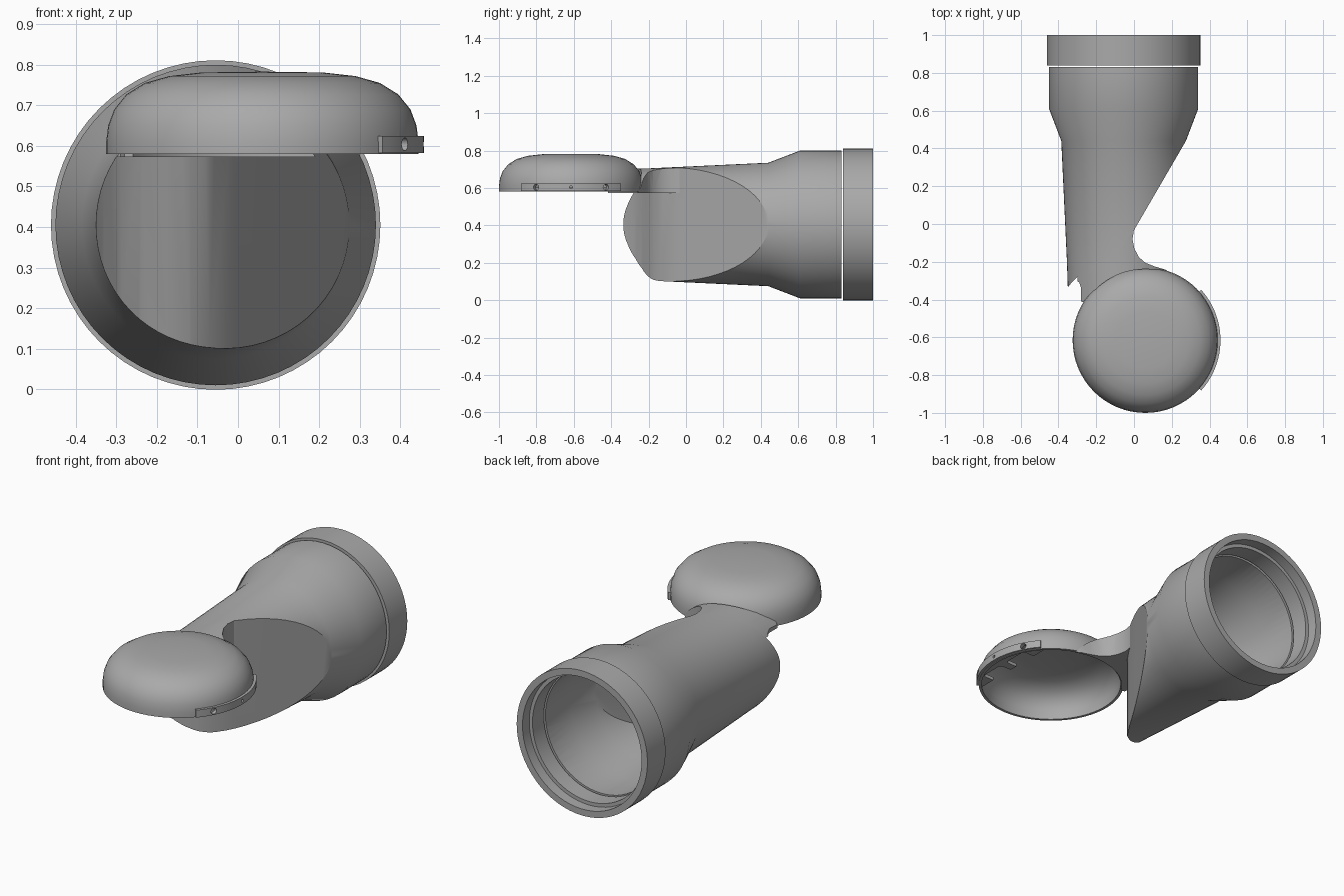
import bpy, bmesh, math
from mathutils import Matrix, Vector

if "Cube" in bpy.data.objects:
    bpy.data.objects.remove(bpy.data.objects["Cube"])

grey = bpy.data.materials.new("plain grey")
grey.use_nodes = True
grey.diffuse_color = (0.4, 0.4, 0.4, 1)
grey.node_tree.nodes["Principled BSDF"].inputs["Base Color"].default_value = (0.4, 0.4, 0.4, 1)

PIPE = Vector((-0.055, 0, 0.405))
LID = Vector((0.06, -0.615, 0))
ALONG_Y = Matrix.Translation(PIPE) @ Matrix.Rotation(-math.pi / 2, 4, "X")


def finish(bm, name, matrix=Matrix()):
    bmesh.ops.remove_doubles(bm, verts=bm.verts, dist=0.00001)
    bmesh.ops.transform(bm, matrix=matrix, verts=bm.verts)
    bmesh.ops.recalc_face_normals(bm, faces=bm.faces)
    mesh = bpy.data.meshes.new(name)
    bm.to_mesh(mesh)
    bm.free()
    mesh.materials.append(grey)
    obj = bpy.data.objects.new(name, mesh)
    bpy.context.collection.objects.link(obj)
    return obj


def lathe(name, profile, matrix, closed=False, steps=64):
    """Turn (radius, height) points around the local z axis."""
    bm = bmesh.new()
    verts = [bm.verts.new((r, 0, h)) for r, h in profile]
    pairs = list(zip(verts, verts[1:])) + ([(verts[-1], verts[0])] if closed else [])
    edges = [bm.edges.new(p) for p in pairs]
    bmesh.ops.spin(bm, geom=verts + edges, axis=(0, 0, 1), cent=(0, 0, 0),
                   angle=2 * math.pi, steps=steps, use_merge=True)
    return finish(bm, name, matrix)


def prism(name, outline, low, high):
    """Extrude an (x, y) outline upwards."""
    bm = bmesh.new()
    face = bm.faces.new([bm.verts.new((x, y, low)) for x, y in outline])
    top = bmesh.ops.extrude_face_region(bm, geom=[face])["geom"]
    bmesh.ops.translate(bm, vec=(0, 0, high - low),
                        verts=[v for v in top if isinstance(v, bmesh.types.BMVert)])
    return finish(bm, name)


def boolean(obj, cutter, operation, keep=False):
    mod = obj.modifiers.new("cut", "BOOLEAN")
    mod.object, mod.operation, mod.solver = cutter, operation, "EXACT"
    graph = bpy.context.evaluated_depsgraph_get()
    mesh = bpy.data.meshes.new_from_object(obj.evaluated_get(graph))
    obj.modifiers.clear()
    obj.data = mesh
    if not keep:
        bpy.data.objects.remove(cutter)


def arc(radius, start, end, count=24):
    angles = [math.radians(start + (end - start) * i / count) for i in range(count + 1)]
    return [(LID.x + radius * math.cos(a), LID.y + radius * math.sin(a)) for a in angles]


# Pipe body: turned shell, sliced by a slanted face that rounds into a nose
outer = [(0, -0.5), (0.29, -0.5), (0.3, -0.2), (0.33, 0.44), (0.395, 0.61),
         (0.395, 0.832), (0, 0.832)]
inner = [(0, -0.5), (0.27, -0.5), (0.28, -0.2), (0.31, 0.44), (0.345, 0.61),
         (0.345, 0.9), (0, 0.9)]
slant = [(0.275, 0.44), (-0.01, -0.05), (-0.07, -0.14), (-0.12, -0.178),
         (-0.175, -0.205), (-0.24, -0.236), (-0.29, -0.27), (-0.33, -0.31), (-0.35, -0.335)]


def slice_outline(gap):
    face = [(x - gap, y + gap) for x, y in slant]
    return [(0.6, face[0][1])] + face + [(-0.6, face[-1][1]), (-0.6, 1.2), (0.6, 1.2)]


body = lathe("pipe_body", outer, ALONG_Y)
boolean(body, prism("slice", slice_outline(0), -0.2, 1), "INTERSECT")
hollow = lathe("hollow", inner, ALONG_Y)
boolean(hollow, prism("inner_slice", slice_outline(0.015), -0.2, 1), "INTERSECT")
boolean(body, hollow, "DIFFERENCE")

# Separate collar around the open end
collar = lathe("end_collar", [(0.406, 0.84), (0.406, 1), (0.37, 1), (0.37, 0.94),
                              (0.35, 0.94), (0.35, 0.84)], ALONG_Y, closed=True)

# Neck: upper slice of the pipe continued to the lid, with a cove on one side
neck = lathe("neck", outer, ALONG_Y)
cove = [(0, -0.03), (-0.008, -0.08), (0.002, -0.13), (0.025, -0.175), (0.06, -0.205),
        (0.11, -0.225), (0.17, -0.243)]
notch = [(-0.28, -0.41), (-0.28, -0.34), (-0.29, -0.31), (-0.305, -0.3), (-0.31, -0.285)]
seam = [(-0.24, -0.226), (-0.175, -0.195), (-0.12, -0.168), (-0.07, -0.13)]
boolean(neck, prism("neck_outline", cove + arc(0.376, 68, 148) + notch + seam, 0.573, 1),
        "INTERSECT")

# Hollow domed lid
lid = lathe("lid", [(0, 0.783), (0.15, 0.781), (0.23, 0.772), (0.29, 0.755), (0.335, 0.727),
                    (0.365, 0.69), (0.38, 0.65), (0.385, 0.61), (0.385, 0.58),
                    (0.37, 0.58), (0.37, 0.635), (0.35, 0.68), (0.315, 0.718),
                    (0.25, 0.744), (0.15, 0.756), (0, 0.758)], Matrix.Translation(LID))

# Latch band on the lid rim, and its inner plate with two rounded windows
latch = prism("latch_band", arc(0.398, -42, 42) + arc(0.38, 42, -42), 0.583, 0.625)
plate = prism("latch_plate", arc(0.376, -46, 46), 0.584, 0.602)
for side in (-1, 1):
    y = LID.y + side * 0.095
    window = [(0.35 + sx * 0.03 + a, y + sy * 0.06 + b)
              for sx, sy, a, b in ((-1, -1, 0, -.012), (1, -1, 0, -.012), (1, -1, .012, 0),
                                   (1, 1, .012, 0), (1, 1, 0, .012), (-1, 1, 0, .012),
                                   (-1, 1, -.012, 0), (-1, -1, -.012, 0))]
    boolean(plate, prism("window", window, 0.5, 0.7), "DIFFERENCE")

# Pin holes through the band and rim
for angle, radius in ((-28, 0.016), (0, 0.008), (28, 0.016)):
    turn = Matrix.Rotation(math.radians(angle), 4, "Z")
    place = Matrix.Translation(LID + Vector((0, 0, 0.604))) @ turn @ Matrix.Rotation(math.pi / 2, 4, "Y")
    pin = lathe("pin_hole", [(0, 0.34), (radius, 0.34), (radius, 0.45), (0, 0.45)], place, steps=16)
    boolean(latch, pin, "DIFFERENCE", keep=True)
    boolean(lid, pin, "DIFFERENCE")

# Smooth shading with crisp edges
bpy.ops.object.select_all(action="DESELECT")
for obj in (body, collar, neck, lid, latch, plate):
    obj.select_set(True)
    bpy.context.view_layer.objects.active = obj
bpy.ops.object.shade_smooth_by_angle(angle=math.radians(30))
